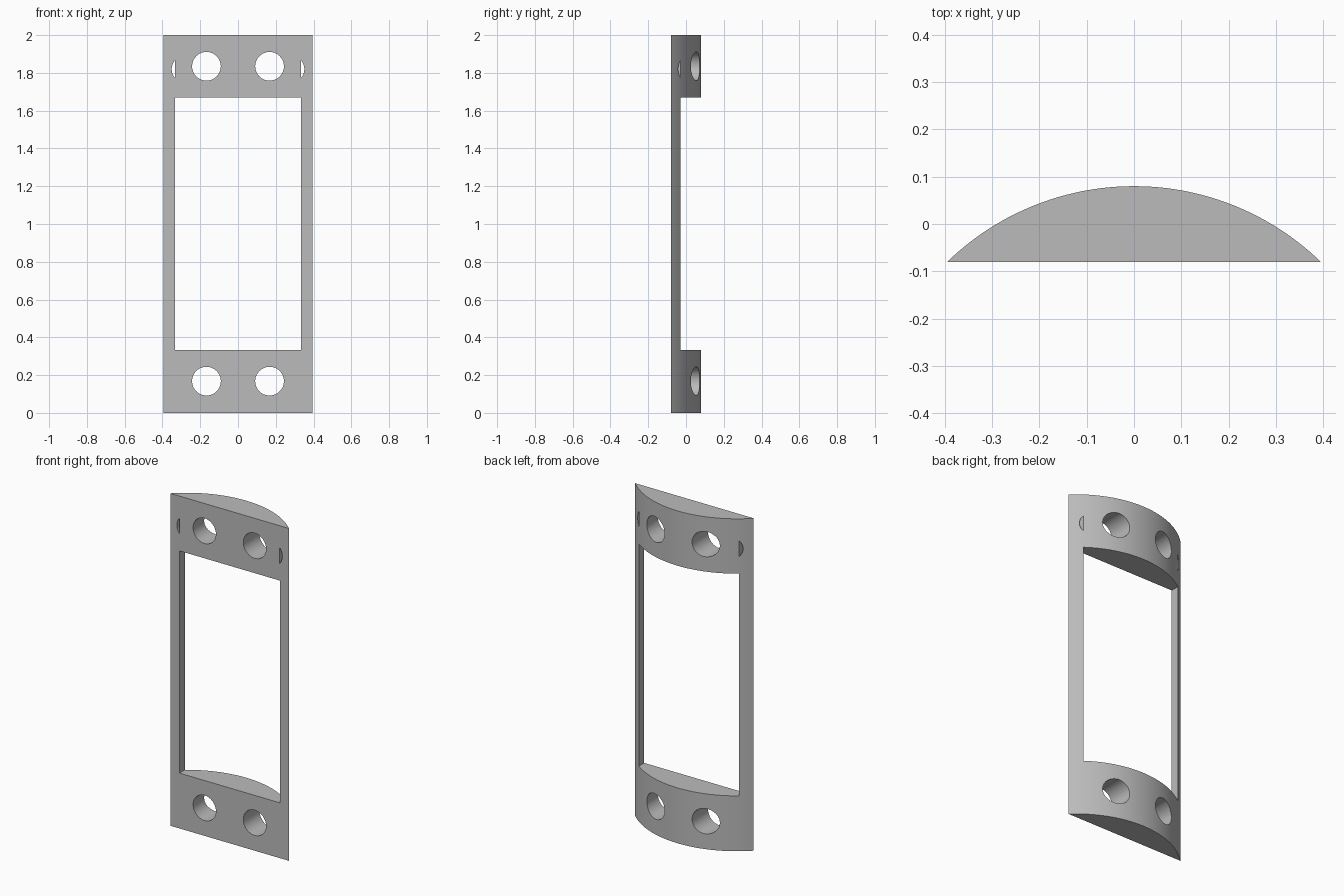
import bpy, bmesh, math
from mathutils import Vector

if "Cube" in bpy.data.objects:
    bpy.data.objects.remove(bpy.data.objects["Cube"], do_unlink=True)

HALF_W, Y_FRONT, Y_BACK, HEIGHT = 0.395, -0.08, 0.08, 2.0

grey = bpy.data.materials.new("plain grey")
grey.use_nodes = True
colour = (0.5, 0.5, 0.5, 1)
grey.diffuse_color = colour
grey.node_tree.nodes["Principled BSDF"].inputs["Base Color"].default_value = colour


def prism(name, outline, direction):
    """Extrude a closed outline along a direction."""
    bm = bmesh.new()
    face = bm.faces.new([bm.verts.new(p) for p in outline])
    ext = bmesh.ops.extrude_face_region(bm, geom=[face])
    moved = [v for v in ext["geom"] if isinstance(v, bmesh.types.BMVert)]
    bmesh.ops.translate(bm, verts=moved, vec=Vector(direction))
    bmesh.ops.recalc_face_normals(bm, faces=bm.faces)
    mesh = bpy.data.meshes.new(name)
    bm.to_mesh(mesh)
    bm.free()
    mesh.materials.append(grey)
    obj = bpy.data.objects.new(name, mesh)
    bpy.context.collection.objects.link(obj)
    return obj


def bow(half_chord, rise, steps):
    """Points of a circular arc bulging by rise over a chord."""
    r = (half_chord ** 2 + rise ** 2) / (2 * rise)
    a = math.asin(half_chord / r)
    angles = [a - 2 * a * i / steps for i in range(steps + 1)]
    return [(r * math.sin(t), r * math.cos(t) - r + rise) for t in angles]


# Frame body: flat front, bowed back
body = prism("frame", [(x, Y_FRONT + d, 0) for x, d in bow(HALF_W, Y_BACK - Y_FRONT, 48)],
             (0, 0, HEIGHT))

cutters = []


def cut(name, outline):
    """Helper prism running front to back through the body."""
    obj = prism(name, [(x, -0.3, z) for x, z in outline], (0, 0.6, 0))
    obj.hide_render = True
    obj.hide_set(True)
    cutters.append(obj)


# Central window
cut("window_cutter", [(-0.334, 0.333), (0.334, 0.333), (0.334, 1.67), (-0.334, 1.67)])

for side in (-1, 1):
    # Round screw holes at both ends
    for end, z in (("lower", 0.168), ("upper", 1.835)):
        ring = [math.tau * i / 48 for i in range(48)]
        cut(f"{end}_hole_cutter", [(side * 0.167 + 0.076 * math.cos(t),
                                    z + 0.076 * math.sin(t)) for t in ring])
    # Small half-moon slots near the upper edges
    cut("slot_cutter", [(side * (0.333 + d), 1.82 + h) for h, d in bow(0.048, 0.018, 16)])

for c in cutters:
    mod = body.modifiers.new(c.name, "BOOLEAN")
    mod.operation = "DIFFERENCE"
    mod.solver = "EXACT"
    mod.object = c

# Apply the cuts and remove the helpers
bpy.context.view_layer.objects.active = body
body.select_set(True)
for mod in list(body.modifiers):
    bpy.ops.object.modifier_apply(modifier=mod.name)
for c in cutters:
    bpy.data.objects.remove(c, do_unlink=True)
bpy.ops.object.shade_smooth_by_angle(angle=math.radians(30))
